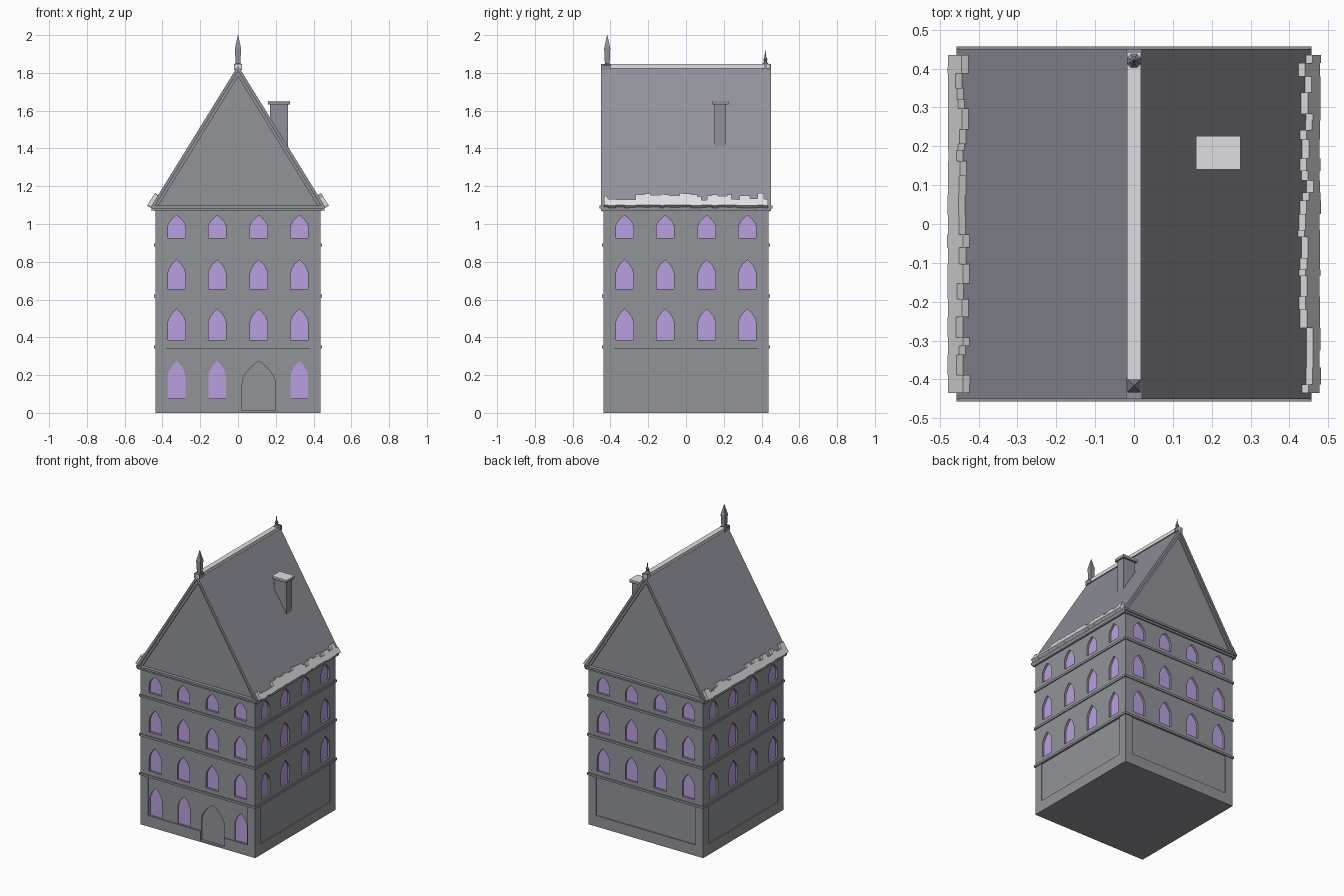
import bpy, bmesh, math, random
from mathutils import Matrix, Vector

random.seed(4)
if "Cube" in bpy.data.objects:
    bpy.data.objects.remove(bpy.data.objects["Cube"], do_unlink=True)


def material(name, rgb):
    m = bpy.data.materials.new(name)
    m.use_nodes = True
    m.diffuse_color = (*rgb, 1)
    m.node_tree.nodes["Principled BSDF"].inputs["Base Color"].default_value = (*rgb, 1)
    return m


STONE = material("grey stone", (0.29, 0.295, 0.315))
SLATE = material("blue grey slate", (0.28, 0.28, 0.327))
PALE = material("pale capping", (0.74, 0.74, 0.76))
GLASS = material("lilac glass", (0.49, 0.353, 0.75))


def finish(name, bm, mat):
    bmesh.ops.recalc_face_normals(bm, faces=bm.faces)
    mesh = bpy.data.meshes.new(name)
    bm.to_mesh(mesh)
    bm.free()
    ob = bpy.data.objects.new(name, mesh)
    bpy.context.collection.objects.link(ob)
    mesh.materials.append(mat)
    return ob


def add_prism(bm, outline, y0, y1, turn=0):
    """Extrude an x-z outline along y, then turn it about z."""
    rot = Matrix.Rotation(turn, 3, 'Z')
    a = [bm.verts.new(rot @ Vector((x, y0, z))) for x, z in outline]
    b = [bm.verts.new(rot @ Vector((x, y1, z))) for x, z in outline]
    bm.faces.new(a)
    bm.faces.new(b[::-1])
    for i in range(len(a)):
        j = (i + 1) % len(a)
        bm.faces.new((a[i], a[j], b[j], b[i]))


def rect(x0, x1, z0, z1):
    return [(x0, z0), (x1, z0), (x1, z1), (x0, z1)]


def prism(name, outline, y0, y1, mat):
    bm = bmesh.new()
    add_prism(bm, outline, y0, y1)
    return finish(name, bm, mat)


def box(name, x0, x1, y0, y1, z0, z1, mat):
    return prism(name, rect(x0, x1, z0, z1), y0, y1, mat)


def arch(cx, half, z0, spring, tip, steps=7):
    """Pointed arch outline."""
    side = [(half * (1 - t * t), spring + (tip - spring) * t)
            for t in (i / steps for i in range(steps))]
    pts = [(half, z0)] + side + [(0, tip)]
    pts += [(-x, z) for x, z in reversed(side)] + [(-half, z0)]
    return [(cx + x, z) for x, z in pts]


# Walls with recessed ground panels, windows and a doorway
WALL, INNER = 0.438, 0.422
COLUMNS = (-0.325, -0.11, 0.11, 0.325)
FLOORS = ((0.385, 0.47, 0.55), (0.655, 0.73, 0.81), (0.925, 0.98, 1.045))
panels, holes, panes = bmesh.new(), bmesh.new(), bmesh.new()


def window(outline, turn):
    add_prism(holes, outline, -0.5, -INNER, turn)
    add_prism(panes, outline, -INNER - 0.002, -INNER + 0.004, turn)


for side in range(4):
    turn = side * math.pi / 2
    add_prism(panels, rect(-0.38, 0.38, 0.075, 0.345), -0.5, -0.431, turn)
    for cx in COLUMNS:
        for z0, spring, tip in FLOORS:
            window(arch(cx, 0.046, z0, spring, tip), turn)
for cx in COLUMNS:
    if cx == 0.11:
        add_prism(holes, arch(cx, 0.088, 0.012, 0.15, 0.275), -0.5, -INNER)
    else:
        window(arch(cx, 0.046, 0.077, 0.19, 0.275), 0)

walls = box("walls", -WALL, WALL, -WALL, WALL, 0, 1.09, STONE)
for name, bm in (("panel_cutter", panels), ("opening_cutter", holes)):
    cutter = finish(name, bm, STONE)
    cutter.hide_render = True
    cutter.hide_set(True)
    cutter.display_type = 'WIRE'
    mod = walls.modifiers.new(name, 'BOOLEAN')
    mod.operation = 'DIFFERENCE'
    mod.solver = 'EXACT'
    mod.object = cutter
# Bake the cuts and drop the cutters
bpy.context.view_layer.update()
graph = bpy.context.evaluated_depsgraph_get()
cut = bpy.data.meshes.new_from_object(walls.evaluated_get(graph))
walls.modifiers.clear()
walls.data = cut
for name in ("panel_cutter", "opening_cutter"):
    bpy.data.objects.remove(bpy.data.objects[name], do_unlink=True)
finish("window_panes", panes, GLASS)

# Storey bands and cornice
for i, (z0, _, _) in enumerate(FLOORS):
    box(f"storey_band_{i + 1}", -0.445, 0.445, -0.445, 0.445, z0 - 0.043, z0 - 0.028, STONE)
box("cornice_lower", -0.448, 0.448, -0.448, 0.448, 1.07, 1.083, STONE)
box("cornice_upper", -0.457, 0.457, -0.457, 0.457, 1.083, 1.097, STONE)

# Gabled roof
RIDGE, SLOPE = 1.838, 1.62


def chevron(top, half, drop):
    low = top - SLOPE * half
    return [(-half, low), (0, top), (half, low),
            (half, low - drop), (0, top - drop), (-half, low - drop)]


prism("gable_walls", [(-0.44, 1.09), (0.44, 1.09), (0, 1.09 + 0.44 * SLOPE)],
      -0.432, 0.432, STONE)
prism("roof", chevron(RIDGE, 0.457, 0.03), -0.45, 0.45, SLATE)
prism("gable_moulding", chevron(RIDGE - 0.03, 0.44, 0.028), -0.441, 0.441, SLATE)
box("ridge_cap", -0.018, 0.018, -0.45, 0.45, 1.822, 1.846, PALE)

# Ragged pale strips along both eaves
for side, name in ((-1, "right_eave_strip"), (1, "left_eave_strip")):
    bm = bmesh.new()
    y, end = -0.435, 0.435
    while y < end:
        y1 = min(y + random.uniform(0.015, 0.055), end)
        xi = random.uniform(0.438, 0.462)
        xo = random.uniform(0.478, 0.481)
        zi, zo = (RIDGE + 0.038 - SLOPE * x for x in (xi, xo))
        outline = [(xi, zi), (xo, zo), (xo - 0.02, zo - 0.012), (xi - 0.02, zi - 0.012)]
        add_prism(bm, [(side * x, z) for x, z in outline], y, y1)
        y = y1
    finish(name, bm, PALE)

# Chimney
box("chimney_shaft", 0.17, 0.264, 0.152, 0.212, 1.38, 1.635, SLATE)
box("chimney_cap", 0.16, 0.274, 0.14, 0.226, 1.632, 1.646, SLATE)
box("chimney_cap_top", 0.16, 0.274, 0.14, 0.226, 1.646, 1.652, PALE)


# Ridge finials, turned from profiles
def finial(name, y, profile, sides):
    bm = bmesh.new()
    rings = []
    for r, z in profile:
        rings.append([bm.verts.new((r * math.cos(a), y + r * math.sin(a), z))
                      for a in ((k + 0.5) * math.tau / sides for k in range(sides))])
    for lo, hi in zip(rings, rings[1:]):
        for k in range(sides):
            j = (k + 1) % sides
            bm.faces.new((lo[k], lo[j], hi[j], hi[k]))
    bm.faces.new(rings[0])
    bm.faces.new(rings[-1])
    finish(name, bm, SLATE)


finial("front_finial", -0.417,
       [(0.03, 1.82), (0.03, 1.84), (0.018, 1.85), (0.023, 1.93), (0.001, 2.0)], 4)
finial("back_finial", 0.42,
       [(0.02, 1.82), (0.02, 1.845), (0.008, 1.86), (0.012, 1.872), (0.005, 1.885), (0.001, 1.92)], 8)
box("front_finial_base", -0.02, 0.02, -0.45, -0.4, 1.815, 1.848, SLATE)
box("back_finial_base", -0.02, 0.02, 0.44, 0.45, 1.815, 1.848, SLATE)
